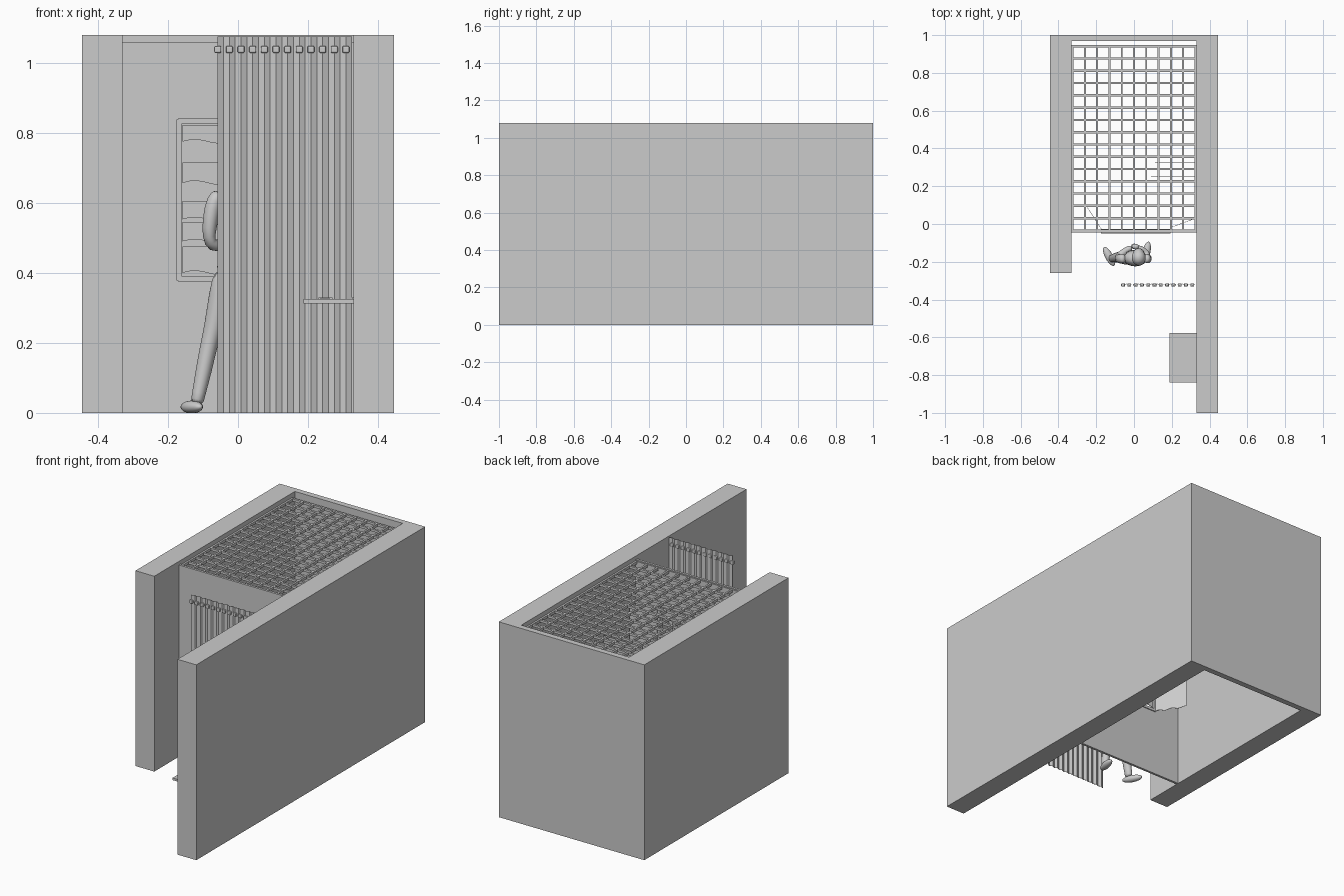
import bpy, bmesh, math
from mathutils import Vector

if "Cube" in bpy.data.objects:
    bpy.data.objects.remove(bpy.data.objects["Cube"])


def finish(name, bm, smooth=False):
    bmesh.ops.recalc_face_normals(bm, faces=bm.faces[:])
    me = bpy.data.meshes.new(name)
    bm.to_mesh(me)
    bm.free()
    ob = bpy.data.objects.new(name, me)
    bpy.context.collection.objects.link(ob)
    if smooth:
        for p in me.polygons:
            p.use_smooth = True
    return ob


def add_box(bm, x0, x1, y0, y1, z0, z1):
    g = bmesh.ops.create_cube(bm, size=1)["verts"]
    for v in g:
        v.co = Vector(((x0 + x1) / 2 + v.co.x * (x1 - x0),
                       (y0 + y1) / 2 + v.co.y * (y1 - y0),
                       (z0 + z1) / 2 + v.co.z * (z1 - z0)))


def boxes(name, *dims):
    bm = bmesh.new()
    for d in dims:
        add_box(bm, *d)
    return finish(name, bm)


def prism(name, outline, height, z0=0):
    bm = bmesh.new()
    f = bm.faces.new([bm.verts.new((x, y, z0)) for x, y in outline])
    ext = bmesh.ops.extrude_face_region(bm, geom=[f])["geom"]
    for v in ext:
        if isinstance(v, bmesh.types.BMVert):
            v.co.z += height
    return finish(name, bm)


def sheet(name, a, b, z0, z1, wave=0.006, n=16):
    # thin upright sheet from a to b with a rippled lower edge
    bm = bmesh.new()
    prev = None
    for i in range(n + 1):
        t = i / n
        x, y = a[0] + (b[0] - a[0]) * t, a[1] + (b[1] - a[1]) * t
        cur = (bm.verts.new((x, y, z0 + wave * math.sin(t * 15))), bm.verts.new((x, y, z1)))
        if prev:
            bm.faces.new((prev[0], cur[0], cur[1], prev[1]))
        prev = cur
    ob = finish(name, bm)
    m = ob.modifiers.new("thickness", "SOLIDIFY")
    m.thickness = 0.002
    m.offset = 0
    return ob


def tube(name, rings, n=14):
    # loft of elliptical rings: x, y, z, side radius, depth radius
    bm = bmesh.new()
    pts = [Vector(r[:3]) for r in rings]
    loops = []
    for i, r in enumerate(rings):
        tan = (pts[min(i + 1, len(pts) - 1)] - pts[max(i - 1, 0)]).normalized()
        side = tan.cross(Vector((0, 1, 0))).normalized()
        up = side.cross(tan)
        loops.append([bm.verts.new(pts[i] + side * r[3] * math.cos(2 * math.pi * k / n)
                                   + up * r[4] * math.sin(2 * math.pi * k / n)) for k in range(n)])
    for a, b in zip(loops, loops[1:]):
        for k in range(n):
            bm.faces.new((a[k], a[(k + 1) % n], b[(k + 1) % n], b[k]))
    bm.faces.new(loops[0])
    bm.faces.new(loops[-1])
    ob = finish(name, bm, True)
    ob.modifiers.new("smooth", "SUBSURF").levels = 1
    return ob


def ball(name, loc, scale, rot=0):
    bm = bmesh.new()
    bmesh.ops.create_uvsphere(bm, u_segments=20, v_segments=12, radius=1)
    ob = finish(name, bm, True)
    ob.location, ob.scale, ob.rotation_euler = loc, scale, (0, 0, rot)
    return ob


H = 1.08
# outer walls in a U with one long and one short arm
prism("outer_walls", [(-0.445, -0.26), (-0.33, -0.26), (-0.33, 0.968), (0.33, 0.968),
                      (0.33, -1), (0.445, -1), (0.445, 1), (-0.445, 1)], H)

# partition with a window opening
WX0, WX1, WZ0, WZ1 = -0.172, 0.19, 0.378, 0.838
PY0, PY1, PZ = -0.045, -0.032, 1.06
boxes("partition", (-0.33, WX0, PY0, PY1, 0, PZ), (WX1, 0.33, PY0, PY1, 0, PZ),
      (WX0, WX1, PY0, PY1, 0, WZ0), (WX0, WX1, PY0, PY1, WZ1, PZ))
boxes("window_frame", (WX0 - .003, WX0 + .012, -.05, -.027, WZ0, WZ1),
      (WX1 - .012, WX1 + .003, -.05, -.027, WZ0, WZ1),
      (WX0, WX1, -.05, -.027, WZ0 - .003, WZ0 + .012),
      (WX0, WX1, -.05, -.027, WZ1 - .012, WZ1 + .003))

# rows of rippled hangings in the window
for i, (z0, z1) in enumerate([(.775, .822), (.657, .715), (.553, .605), (.49, .545), (.40, .475)]):
    sheet(f"window_hanging_{i}", (-0.158, -0.038), (0.176, -0.038), z0, z1)

# angled shutters and hanging sheets inside the room
sheet("left_shutter", (-0.172, -0.028), (-0.265, 0.115), WZ0, WZ1, 0.004)
sheet("right_shutter", (0.19, -0.02), (0.325, 0.03), WZ0, WZ1, 0.004)
sheet("inner_sheet_front", (0.09, 0.25), (0.33, 0.25), 0.42, 0.75)
sheet("inner_sheet_back", (0.11, 0.325), (0.33, 0.325), 0.42, 0.75)

# ceiling grille of crossed bars
bars = []
for i in range(11):
    x = -0.325 + i * 0.065
    bars.append((x - .005, x + .005, -0.035, 0.942, 1.04, 1.055))
for j in range(16):
    y = -0.034 + j * 0.065
    bars.append((-0.33, 0.33, y - .006, y + .006, 1.041, 1.054))
boxes("ceiling_grille", *bars)

# pleated strip curtain with clips along its top
P = 0.0333
bm = bmesh.new()
prev = None
for i in range(24):
    x = min(-0.058 + i * P / 2, 0.33)
    y = -0.322 + (0.004 if i % 2 else -0.004)
    cur = (bm.verts.new((x, y, 0)), bm.verts.new((x, y, 1.075)))
    if prev:
        bm.faces.new((prev[0], cur[0], cur[1], prev[1]))
    prev = cur
curtain = finish("strip_curtain", bm)
curtain.modifiers.new("thickness", "SOLIDIFY").thickness = 0.002
clips = boxes("curtain_clips", *[(-.058 + i * P - .010, -.058 + i * P + .010, -.332, -.314, 1.028, 1.048)
                                 for i in range(12)])
bev = clips.modifiers.new("round", "BEVEL")
bev.width, bev.segments = 0.004, 2

# wall shelf with a few flat items
boxes("wall_shelf", (0.187, 0.33, -0.84, -0.577, 0.313, 0.325))
boxes("shelf_items", (0.23, 0.27, -0.635, -0.628, 0.325, 0.329),
      (0.235, 0.262, -0.68, -0.677, 0.325, 0.328), (0.325, 0.33, -0.83, -0.66, 0.325, 0.33))

# standing figure facing the window, feet apart
tube("figure_torso", [(-.008, -.178, .375, .050, .036), (-.008, -.178, .41, .056, .042),
                      (-.002, -.178, .47, .052, .042), (.004, -.18, .55, .062, .046),
                      (.008, -.182, .61, .068, .044), (.012, -.182, .64, .048, .036),
                      (.015, -.18, .655, .022, .022)])
tube("figure_neck", [(.015, -.18, .64, .021, .021), (.02, -.176, .69, .02, .021)])
ball("figure_head", (.025, -.17, .715), (.034, .042, .05))
ball("figure_hair", (.025, -.178, .728), (.037, .042, .042))
tube("figure_left_leg", [(-.035, -.178, .41, .034, .040), (-.050, -.178, .34, .034, .038),
                         (-.070, -.175, .24, .028, .031), (-.082, -.175, .20, .025, .028),
                         (-.098, -.178, .12, .024, .026), (-.113, -.182, .05, .019, .021),
                         (-.118, -.182, .025, .020, .024)])
tube("figure_right_leg", [(.018, -.178, .41, .034, .040), (.026, -.176, .34, .034, .038),
                          (.038, -.168, .22, .027, .030), (.047, -.168, .12, .024, .026),
                          (.055, -.170, .05, .019, .021), (.057, -.170, .025, .020, .024)])
ball("figure_left_shoe", (-.132, -.172, .017), (.021, .056, .018), math.radians(28))
ball("figure_right_shoe", (.066, -.148, .017), (.021, .056, .018), math.radians(-12))
tube("figure_left_arm", [(-.050, -.182, .63, .018, .022), (-.068, -.184, .61, .024, .026),
                         (-.078, -.184, .56, .023, .025), (-.085, -.180, .50, .020, .022),
                         (-.075, -.165, .475, .020, .021), (-.040, -.138, .480, .017, .018),
                         (-.010, -.122, .490, .013, .014)])
tube("figure_right_arm", [(.060, -.182, .63, .018, .022), (.072, -.184, .61, .022, .025),
                          (.074, -.184, .56, .021, .024), (.074, -.180, .50, .018, .021),
                          (.068, -.160, .480, .019, .020), (.045, -.135, .490, .017, .018),
                          (.015, -.122, .500, .013, .014)])
ball("figure_left_hand", (.002, -.118, .492), (.018, .014, .013))
ball("figure_right_hand", (.008, -.120, .505), (.018, .014, .013))
